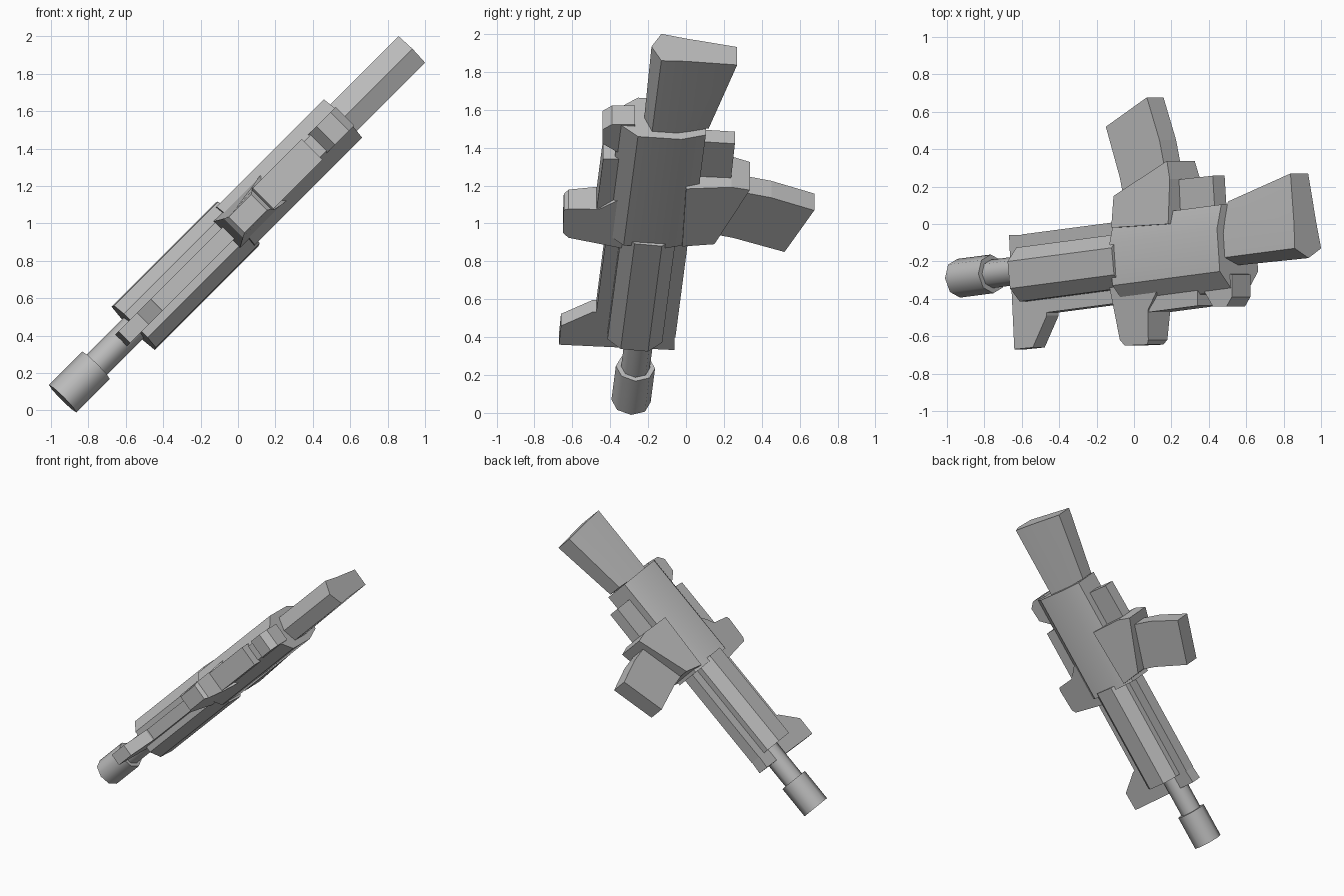
import bpy, bmesh, math

if "Cube" in bpy.data.objects:
    bpy.data.objects.remove(bpy.data.objects["Cube"])

# One flat grey for everything
grey = bpy.data.materials.new("plain_grey")
grey.diffuse_color = (0.5, 0.5, 0.5, 1)
grey.use_nodes = True
grey.node_tree.nodes["Principled BSDF"].inputs["Base Color"].default_value = grey.diffuse_color

R2 = math.sqrt(2)
TILT = math.atan(0.093)          # small pitch of the long axis towards +y
C, S = math.cos(TILT), math.sin(TILT)


def world(s, y, w):
    """s: along the 45 degree diagonal, y: world y, w: sideways across the toy."""
    return ((s + w) / R2, y, 1 + (s - w) / R2)


def axis_pt(t, p, w):
    """Point at station t on the tilted long axis, p below it, w sideways."""
    return (t * C - p * S, -0.197 + t * S + p * C, w)


def finish(name, bm, smooth=None):
    bmesh.ops.recalc_face_normals(bm, faces=bm.faces)
    mesh = bpy.data.meshes.new(name)
    bm.to_mesh(mesh)
    bm.free()
    mesh.materials.append(grey)
    ob = bpy.data.objects.new(name, mesh)
    bpy.context.collection.objects.link(ob)
    if smooth:
        bpy.ops.object.select_all(action='DESELECT')
        ob.select_set(True)
        bpy.context.view_layer.objects.active = ob
        bpy.ops.object.shade_smooth_by_angle(angle=math.radians(smooth))
    return ob


def loft(name, rings, smooth=None):
    """Skin closed rings of (s, y, w) points."""
    bm = bmesh.new()
    vs = [[bm.verts.new(world(*q)) for q in ring] for ring in rings]
    n = len(vs[0])
    for a, b in zip(vs, vs[1:]):
        for i in range(n):
            j = (i + 1) % n
            bm.faces.new((a[i], a[j], b[j], b[i]))
    bm.faces.new(vs[0])
    bm.faces.new(vs[-1])
    return finish(name, bm, smooth)


def mirrored(half):
    """Complete a half ring by mirroring the points with w > 0."""
    return half + [(a, b, -w) for a, b, w in reversed(half) if w > 0]


def slab(name, profile, w=None):
    """Side profile of (s, y[, half width]) extruded across the symmetry plane."""
    pts = [(q[0], q[1], q[2] if len(q) > 2 else w) for q in profile]
    return loft(name, [pts, [(a, b, -c) for a, b, c in pts]])


def tube(name, t0, t1, section, smooth=None):
    """Constant half section of (p, w) swept along the long axis."""
    loft(name, [mirrored([axis_pt(t, p, w) for p, w in section])
                for t in (t0, t1)], smooth)


def rod(name, t0, t1, r, p0=0.03):
    """Eight sided round part."""
    ring = [(p0 + r * math.cos(k * math.pi / 4), r * math.sin(k * math.pi / 4))
            for k in range(8)]
    loft(name, [[axis_pt(t, p, w) for p, w in ring] for t in (t0, t1)], 50)


# Muzzle and barrel
rod("muzzle", -1.328, -1.075, 0.104)
rod("barrel", -1.10, -0.70, 0.076)

# Handguard with matching rails above and below
tube("handguard", -0.79, 0.0,
     [(-0.145, 0.09), (-0.075, 0.158), (0.07, 0.163), (0.145, 0.09)])
tube("handguard_rails", -0.79, 0.0, [(-0.218, 0.045), (0.215, 0.045)])

# Front sight post running down across the barrel
slab("front_sight", [(-0.86, -0.67), (-0.72, -0.66), (-0.615, -0.49),
                     (-0.615, -0.40), (-0.77, -0.30), (-0.77, -0.06),
                     (-0.90, -0.06)], 0.045)

# Receiver body
tube("receiver", -0.03, 0.785,
     [(-0.23, 0.06), (-0.13, 0.145), (0.10, 0.145), (0.23, 0.10)], 40)

# Magazine well
slab("magazine_well", [(-0.03, -0.02, 0.142), (-0.015, 0.15, 0.14),
                       (0.354, 0.337, 0.105), (0.385, 0.24, 0.115),
                       (0.40, 0.0, 0.142)])

# Magazine, slightly curved forward
slab("magazine", [(-0.01, 0.12), (-0.045, 0.25), (-0.15, 0.52), (0.16, 0.677),
                  (0.255, 0.45), (0.30, 0.28), (0.30, 0.12)], 0.063)

# Trigger guard
slab("trigger_guard", [(0.34, 0.03), (0.34, 0.235), (0.64, 0.258),
                       (0.66, 0.03)], 0.045)

# Raised sight block, low rail and rear sight on top
slab("sight_block", [(-0.09, -0.28, 0.10), (-0.085, -0.34, 0.10),
                     (-0.035, -0.62, 0.072), (-0.01, -0.65, 0.06),
                     (0.16, -0.645, 0.06), (0.18, -0.62, 0.072),
                     (0.19, -0.46, 0.085), (0.24, -0.40, 0.095),
                     (0.31, -0.30, 0.10)])
slab("top_rail", [(0.15, -0.25), (0.15, -0.475), (0.56, -0.437),
                  (0.56, -0.25)], 0.078)
slab("rear_sight", [(0.60, -0.25), (0.60, -0.36), (0.665, -0.44),
                    (0.77, -0.44), (0.81, -0.39), (0.81, -0.27)], 0.07)

# Stock, flaring down to the butt
loft("stock", [
    mirrored([(0.77, -0.222, 0), (0.775, -0.18, 0.10), (0.77, -0.05, 0.10),
              (0.765, 0.12, 0.055)]),
    mirrored([(1.32, -0.182, 0), (1.315, -0.13, 0.10), (1.295, 0.0, 0.085),
              (1.25, 0.27, 0.067)])], 40)
